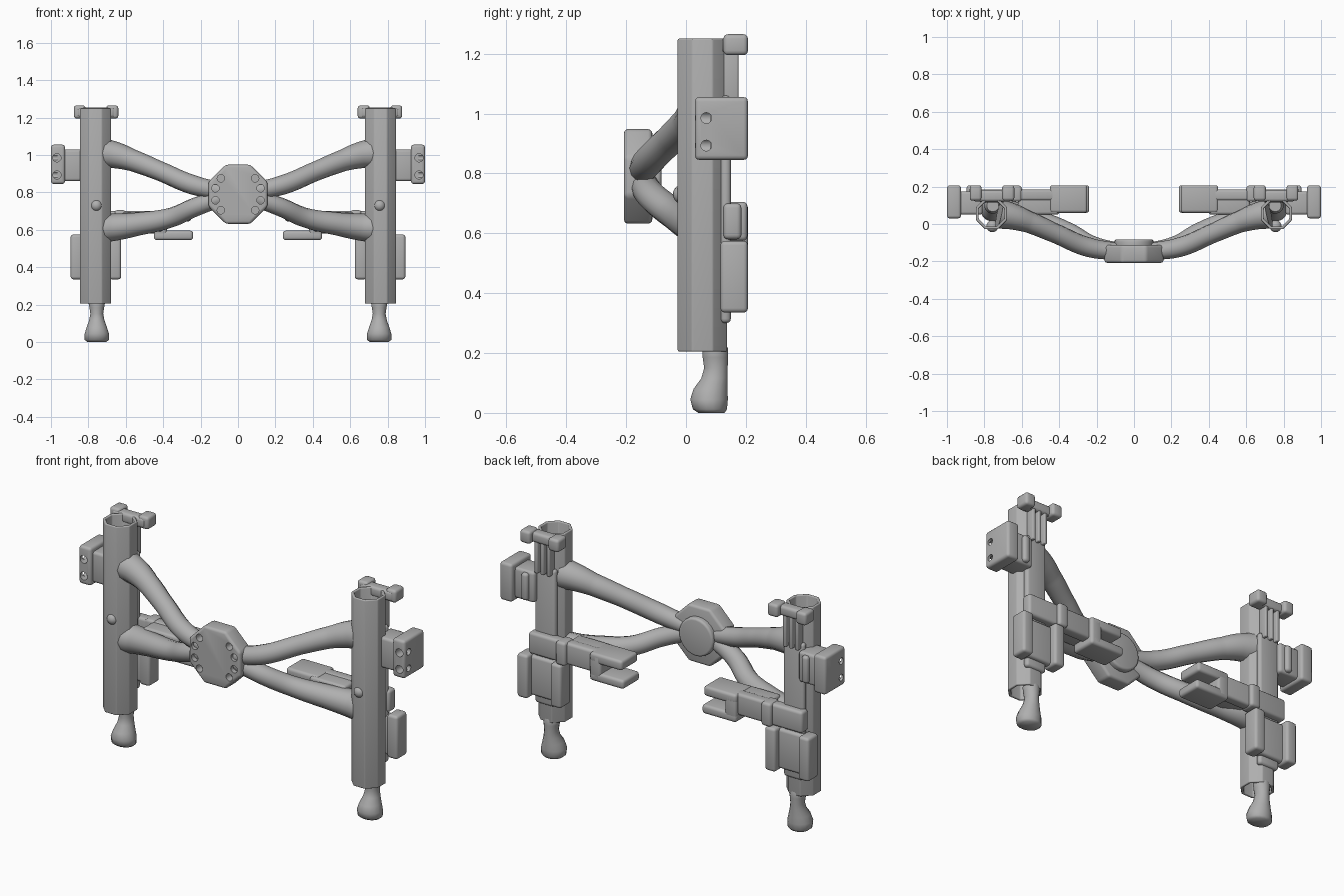
import bpy, bmesh, math
from mathutils import Vector, Matrix

cube = bpy.data.objects.get("Cube")
if cube:
    bpy.data.objects.remove(cube, do_unlink=True)

grey = bpy.data.materials.new("plain_grey")
grey.use_nodes = True
COLOR = (0.43, 0.43, 0.43, 1)
grey.diffuse_color = COLOR
grey.node_tree.nodes["Principled BSDF"].inputs["Base Color"].default_value = COLOR


def make(name, bm):
    """Turn a bmesh into a linked object."""
    bmesh.ops.recalc_face_normals(bm, faces=bm.faces)
    mesh = bpy.data.meshes.new(name)
    bm.to_mesh(mesh)
    bm.free()
    ob = bpy.data.objects.new(name, mesh)
    bpy.context.collection.objects.link(ob)
    mesh.materials.append(grey)
    return ob


def finish(ob, bevel=0, mirror=True, cutter=None, angle=40):
    """Bevel, cut, mirror, apply and smooth one object."""
    if bevel:
        mod = ob.modifiers.new("bevel", 'BEVEL')
        mod.width, mod.segments, mod.limit_method = bevel, 3, 'ANGLE'
    if cutter:
        mod = ob.modifiers.new("holes", 'BOOLEAN')
        mod.operation, mod.object, mod.solver = 'DIFFERENCE', cutter, 'EXACT'
        mod.use_self = True
    if mirror:
        mod = ob.modifiers.new("mirror", 'MIRROR')
        mod.use_mirror_merge = False
    bpy.ops.object.select_all(action='DESELECT')
    ob.select_set(True)
    bpy.context.view_layer.objects.active = ob
    bpy.ops.object.convert(target='MESH')
    bpy.ops.object.shade_smooth_by_angle(angle=math.radians(angle))
    if cutter:
        bpy.data.objects.remove(cutter, do_unlink=True)
    return ob


def boxes(name, spans, bevel=0.015, cutter=None):
    """Mirrored rounded blocks, each given as x, y and z spans."""
    bm = bmesh.new()
    for span in spans:
        mid = Vector([(a + b) / 2 for a, b in span])
        size = [b - a for a, b in span]
        bmesh.ops.create_cube(bm, size=1, matrix=Matrix.Translation(mid) @ Matrix.Diagonal((*size, 1)))
    return finish(make(name, bm), bevel, cutter=cutter)


def loft(name, rings, sides, closed=False):
    """Skin rings of (x, y, z, rx, ry) stacked along z."""
    bm = bmesh.new()
    loops = []
    for x, y, z, rx, ry in rings:
        angles = [2 * math.pi * (i + 0.5) / sides for i in range(sides)]
        loops.append([bm.verts.new((x + rx * math.cos(a), y + ry * math.sin(a), z)) for a in angles])
    pairs = list(zip(loops, loops[1:]))
    if closed:
        pairs.append((loops[-1], loops[0]))
    else:
        bm.faces.new(loops[0])
        bm.faces.new(loops[-1])
    for low, high in pairs:
        for i in range(sides):
            j = (i + 1) % sides
            bm.faces.new((low[i], low[j], high[j], high[i]))
    return make(name, bm)


def drill(bm, center, radius, depth, axis, sides=20):
    """Add one cylinder along the given axis."""
    turn = Vector((0, 0, 1)).rotation_difference(Vector(axis)).to_matrix().to_4x4()
    bmesh.ops.create_cone(bm, cap_ends=True, segments=sides, radius1=radius, radius2=radius,
                          depth=depth, matrix=Matrix.Translation(center) @ turn)


def arm(name, points):
    """Round strut through points of (x, y, z, radius)."""
    curve = bpy.data.curves.new(name, 'CURVE')
    curve.dimensions = '3D'
    curve.bevel_depth, curve.bevel_resolution = 1, 4
    curve.use_fill_caps = True
    spline = curve.splines.new('BEZIER')
    spline.bezier_points.add(len(points) - 1)
    for bp, (x, y, z, r) in zip(spline.bezier_points, points):
        bp.co, bp.radius = (x, y, z), r
        bp.handle_left_type = bp.handle_right_type = 'AUTO'
    ob = bpy.data.objects.new(name, curve)
    bpy.context.collection.objects.link(ob)
    curve.materials.append(grey)
    bpy.ops.object.select_all(action='DESELECT')
    ob.select_set(True)
    bpy.context.view_layer.objects.active = ob
    bpy.ops.object.convert(target='MESH')
    return finish(bpy.context.object)


TX, TY = 0.762, 0.055  # upright tube axis

# Central hub with two arcs of blind holes
bm = bmesh.new()
drill(bm, (0, -0.16, 0.79), 0.171, 0.095, (0, 1, 0), 8)
hub = make("hub", bm)
hub.data.transform(Matrix.Translation((0, 0, 0.79)) @ Matrix.Rotation(math.pi / 8, 4, 'Y')
                   @ Matrix.Translation((0, 0, -0.79)))
bm = bmesh.new()
for side in (0, math.pi):
    for degrees in (-43, -15, 15, 43):
        a = side + math.radians(degrees)
        drill(bm, (0.125 * math.cos(a), -0.2, 0.79 + 0.125 * math.sin(a)), 0.02, 0.07, (0, 1, 0))
holes = make("hub_holes", bm)
holes.hide_render = True
finish(hub, 0.014, mirror=False, cutter=holes)

# Raised disc behind the hub
bm = bmesh.new()
drill(bm, (0, -0.11, 0.79), 0.105, 0.055, (0, 1, 0), 24)
finish(make("hub_back_disc", bm), 0.012, mirror=False)

# Struts from hub to uprights
arm("upper_arms", [(0.06, -0.15, 0.80, 0.045), (0.24, -0.125, 0.84, 0.052), (0.42, -0.05, 0.915, 0.052),
                   (0.56, 0.01, 0.97, 0.058), (0.65, 0.04, 0.998, 0.07), (0.72, 0.055, 1.01, 0.08)])
arm("lower_arms", [(0.06, -0.15, 0.78, 0.045), (0.22, -0.115, 0.725, 0.05), (0.36, -0.04, 0.665, 0.052),
                   (0.54, 0.02, 0.63, 0.062), (0.65, 0.05, 0.615, 0.072), (0.72, 0.055, 0.61, 0.078)])

# Hollow eight-sided uprights
tube = loft("uprights", [(TX, TY, z, r, r) for z, r in
                         ((0.205, 0.0895), (1.25, 0.0895), (1.25, 0.074), (0.205, 0.074))], 8, closed=True)
finish(tube, 0.005, angle=30)

# Small knob on the front of each upright
bm = bmesh.new()
bmesh.ops.create_uvsphere(bm, u_segments=16, v_segments=10, radius=0.032,
                          matrix=Matrix.Translation((TX - 0.005, -0.012, 0.73)))
finish(make("upright_knobs", bm))

# Flared feet, set against the rear wall of the uprights
foot = loft("feet", [(TX - 0.007, y, z, rx, ry) for y, z, rx, ry in (
    (0.085, 0.0, 0.052, 0.045), (0.08, 0.012, 0.066, 0.058), (0.077, 0.045, 0.066, 0.064),
    (0.082, 0.08, 0.055, 0.058), (0.095, 0.115, 0.042, 0.045), (0.1, 0.15, 0.035, 0.04),
    (0.098, 0.185, 0.04, 0.043), (0.098, 0.215, 0.046, 0.043), (0.098, 0.24, 0.032, 0.032))], 16)
finish(foot, angle=60)

# Spine and fine ribs on the back of each upright
boxes("rear_spines", [((0.70, 0.825), (0.115, 0.15), (0.30, 1.06))])
boxes("rear_ribs", [((x, x + 0.02), (0.125, 0.175), (1.03, 1.21)) for x in (0.715, 0.752, 0.789)], 0.006)

# Cross clamp at the top of each upright
boxes("top_clamps", [((0.66, 0.86), (0.12, 0.18), (1.20, 1.255)),
                     ((0.64, 0.705), (0.125, 0.207), (1.195, 1.265)),
                     ((0.815, 0.878), (0.125, 0.207), (1.195, 1.265))])

# Outer mounting blocks with front and side holes
bm = bmesh.new()
for z in (0.985, 0.893):
    drill(bm, (0.968, 0.04, z), 0.022, 0.08, (0, 1, 0))
    drill(bm, (0.995, 0.068, z), 0.018, 0.06, (1, 0, 0))
holes = make("block_holes", bm)
holes.hide_render = True
boxes("outer_blocks", [((0.925, 1.0), (0.03, 0.207), (0.845, 1.055))], cutter=holes)
boxes("outer_block_necks", [((0.81, 0.94), (0.05, 0.175), (0.86, 1.03)),
                            ((0.84, 0.88), (0.1, 0.195), (0.87, 1.02))])

# Rear channel plates low on the uprights
boxes("channel_plates", [((0.64, 0.88), (0.12, 0.17), (0.345, 0.565)),
                         ((0.625, 0.69), (0.115, 0.207), (0.335, 0.575)),
                         ((0.83, 0.895), (0.115, 0.207), (0.335, 0.575))])

# Rear bars ending in open forks
boxes("rear_bars", [((0.42, 0.84), (0.125, 0.185), (0.58, 0.70)),
                    ((0.40, 0.62), (0.05, 0.18), (0.59, 0.695)),
                    ((0.60, 0.66), (0.12, 0.205), (0.575, 0.705))])
boxes("fork_prongs", [((0.25, 0.45), (0.06, 0.207), (0.645, 0.70)),
                      ((0.24, 0.45), (0.06, 0.207), (0.545, 0.595)),
                      ((0.38, 0.45), (0.06, 0.207), (0.55, 0.695))])
